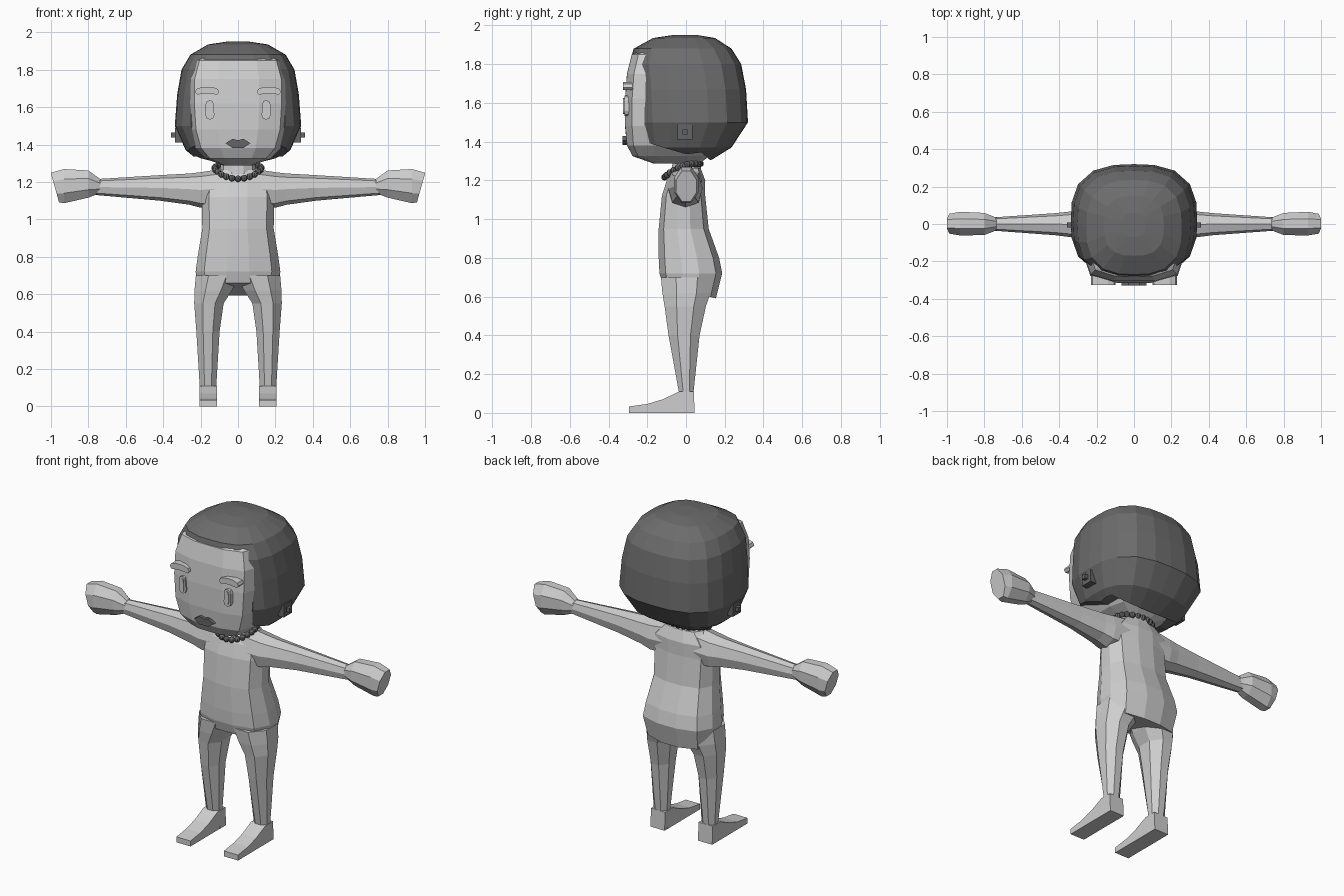
import bpy, bmesh, math
from mathutils import Matrix


def material(name, v):
    m = bpy.data.materials.new(name)
    m.diffuse_color = (v, v, v, 1)
    return m


SKIN = material("light grey skin", 0.62)
HAIR = material("dark grey hair", 0.15)
DARK = material("charcoal accents", 0.13)


def finish(name, bm, mat):
    bmesh.ops.recalc_face_normals(bm, faces=bm.faces)
    me = bpy.data.meshes.new(name)
    bm.to_mesh(me)
    bm.free()
    me.materials.append(mat)
    ob = bpy.data.objects.new(name, me)
    bpy.context.collection.objects.link(ob)
    return ob


def loft(name, rings, axis, mat, n=12, p=3, half=False, s=1, warp=None):
    """Skin rounded-square rings (t, a_min, a_max, b_min, b_max) along Z or X."""
    bm = bmesh.new()
    loops = []
    for t, a0, a1, b0, b1 in rings:
        loop = []
        for i in range(n):
            ang = math.tau * (i + 0.5 * half) / n
            c, d = math.cos(ang), math.sin(ang)
            r = (abs(c) ** p + abs(d) ** p) ** (-1 / p)
            a = (a0 + a1) / 2 + (a1 - a0) / 2 * r * c
            b = (b0 + b1) / 2 + (b1 - b0) / 2 * r * d
            co = (a, b, t) if axis == 'Z' else (t, a, b)
            if warp:
                co = warp(*co)
            loop.append(bm.verts.new((s * co[0], co[1], co[2])))
        loops.append(loop)
    for u, v in zip(loops, loops[1:]):
        for i in range(n):
            j = (i + 1) % n
            bm.faces.new((u[i], u[j], v[j], v[i]))
    bm.faces.new(loops[0])
    bm.faces.new(loops[-1])
    return finish(name, bm, mat)


def prism(name, pts, axis, lo, hi, mat, s=1):
    """Extrude a 2D outline along X (y,z points) or Y (x,z points)."""
    bm = bmesh.new()
    ends = []
    for t in (lo, hi):
        ends.append([bm.verts.new((s * t, a, b) if axis == 'X' else (s * a, t, b))
                     for a, b in pts])
    n = len(pts)
    for i in range(n):
        j = (i + 1) % n
        bm.faces.new((ends[0][i], ends[0][j], ends[1][j], ends[1][i]))
    bm.faces.new(ends[0])
    bm.faces.new(ends[1])
    return finish(name, bm, mat)


# Torso, with the bottom rising toward the front
def hip_tilt(x, y, z):
    return (x, y, z - 0.25 * y) if z < 0.65 else (x, y, z)


loft("torso", [(0.63, -0.21, 0.21, -0.12, 0.155), (0.72, -0.228, 0.228, -0.138, 0.188),
               (0.80, -0.217, 0.217, -0.142, 0.172), (0.95, -0.192, 0.192, -0.142, 0.118),
               (1.12, -0.195, 0.195, -0.125, 0.10), (1.20, -0.19, 0.19, -0.10, 0.10),
               (1.265, -0.12, 0.12, -0.06, 0.075)],
     'Z', SKIN, n=12, half=True, warp=hip_tilt)
loft("neck", [(1.20, -0.10, 0.10, -0.08, 0.08), (1.35, -0.09, 0.09, -0.07, 0.08)],
     'Z', SKIN, n=10, p=2)


# Hand tip slants back toward its lower edge
def hand_slant(x, y, z):
    return (x - 0.28 * (1.245 - z), y, z) if x > 0.96 else (x, y, z)


for s, side in ((1, "left"), (-1, "right")):
    loft(side + "_arm", [(0.08, -0.10, 0.09, 1.06, 1.27), (0.20, -0.09, 0.085, 1.062, 1.252),
                         (0.26, -0.08, 0.075, 1.078, 1.245), (0.42, -0.06, 0.058, 1.10, 1.236),
                         (0.76, -0.035, 0.035, 1.13, 1.215)],
         'X', SKIN, n=8, p=2.5, s=s)
    loft(side + "_hand", [(0.735, -0.034, 0.034, 1.14, 1.215), (0.80, -0.06, 0.06, 1.115, 1.262),
                          (0.93, -0.062, 0.066, 1.085, 1.27), (1.0, -0.052, 0.055, 1.09, 1.25)],
         'X', SKIN, n=8, p=3.5, half=True, s=s, warp=hand_slant)
    loft(side + "_leg", [(0.0, 0.11, 0.207, -0.04, 0.045), (0.11, 0.115, 0.206, -0.038, 0.04),
                         (0.40, 0.097, 0.224, -0.092, 0.072), (0.55, 0.075, 0.236, -0.113, 0.105),
                         (0.62, 0.03, 0.235, -0.125, 0.13), (0.70, -0.01, 0.228, -0.132, 0.14)],
         'Z', SKIN, n=8, half=True, s=s)
    prism(side + "_foot", [(0.045, 0), (0.04, 0.11), (-0.035, 0.11), (-0.12, 0.07),
                           (-0.20, 0.046), (-0.295, 0.033), (-0.295, 0)],
          'X', 0.112, 0.207, SKIN, s=s)

# Head
loft("head", [(1.288, -0.08, 0.08, -0.17, 0.07), (1.325, -0.175, 0.175, -0.275, 0.12),
              (1.38, -0.23, 0.23, -0.305, 0.17), (1.48, -0.262, 0.262, -0.315, 0.2),
              (1.62, -0.272, 0.272, -0.315, 0.2), (1.75, -0.27, 0.27, -0.305, 0.2),
              (1.85, -0.24, 0.24, -0.28, 0.2), (1.89, -0.18, 0.18, -0.20, 0.15)],
     'Z', SKIN, n=16, p=4.5)

# Bobbed hair with the face opening and lower edge cut away
hair = loft("hair", [(1.305, -0.20, 0.20, -0.16, 0.13), (1.37, -0.28, 0.28, -0.245, 0.235),
                     (1.50, -0.338, 0.338, -0.28, 0.32), (1.67, -0.325, 0.325, -0.285, 0.31),
                     (1.80, -0.302, 0.302, -0.293, 0.285), (1.88, -0.255, 0.255, -0.27, 0.235),
                     (1.935, -0.16, 0.16, -0.17, 0.15), (1.95, -0.06, 0.06, -0.07, 0.06)],
            'Z', HAIR, n=20, p=2.8)
opening = [(-0.21, 1.2), (-0.22, 1.40), (-0.25, 1.50), (-0.25, 1.66), (-0.235, 1.78),
           (-0.10, 1.83), (0.14, 1.86), (0.22, 1.82), (0.25, 1.70), (0.255, 1.50),
           (0.22, 1.38), (0.21, 1.2)]
hem = [(-0.4, 1.475), (-0.2, 1.395), (0.0, 1.335), (0.08, 1.345), (0.13, 1.3),
       (0.4, 1.2), (-0.4, 1.2)]
for cutter in (prism("face_cutter", opening, 'Y', -0.6, -0.215, HAIR),
               prism("hem_cutter", hem, 'X', -0.6, 0.6, HAIR)):
    cutter.hide_render = True
    cutter.hide_set(True)
    mod = hair.modifiers.new(cutter.name, 'BOOLEAN')
    mod.operation = 'DIFFERENCE'
    mod.solver = 'EXACT'
    mod.object = cutter

# Eyes, brows and earrings
eye = [(0.15 + 0.024 * math.cos(a), 1.585 + (0.028 if a < math.pi else -0.028) + 0.024 * math.sin(a))
       for a in [math.pi * k / 4 + 0.001 * (k == 5) for k in range(5)] +
       [math.pi * (1 + k / 4) + 0.001 for k in range(5)]]
pupil = [(0.15 + (x - 0.15) * 0.5, 1.585 + (z - 1.585) * 0.8) for x, z in eye]
brow = [(0.10, 1.68), (0.108, 1.697), (0.14, 1.708), (0.19, 1.708), (0.222, 1.697),
        (0.23, 1.68), (0.218, 1.667), (0.165, 1.674), (0.112, 1.667)]
for s, side in ((1, "left"), (-1, "right")):
    prism(side + "_eye", eye, 'Y', -0.318, -0.28, SKIN, s)
    prism(side + "_pupil", pupil, 'Y', -0.324, -0.31, SKIN, s)
    prism(side + "_brow", brow, 'Y', -0.325, -0.27, SKIN, s)
    for part, h, x0, x1 in (("earring", 0.038, 0.30, 0.338), ("earring_stud", 0.013, 0.33, 0.358)):
        prism(side + "_" + part, [(-0.005 - h, 1.45 - h), (-0.005 + h, 1.45 - h),
                                  (-0.005 + h, 1.45 + h), (-0.005 - h, 1.45 + h)],
              'X', x0, x1, DARK, s)

# Lips
prism("lips", [(-0.066, 1.407), (-0.03, 1.43), (0, 1.423), (0.03, 1.43), (0.066, 1.407),
               (0.03, 1.382), (-0.03, 1.382)], 'Y', -0.328, -0.28, DARK)

# Bead necklace, hanging lower at the front
bm = bmesh.new()
COUNT = 24
for i in range(COUNT):
    a = math.tau * i / COUNT
    drop = ((1 - math.sin(a)) / 2) ** 2.5
    pos = (0.125 * math.cos(a), -0.018 + 0.092 * math.sin(a), 1.287 - 0.07 * drop)
    bmesh.ops.create_uvsphere(bm, u_segments=8, v_segments=6, radius=0.0175,
                              matrix=Matrix.Translation(pos))
finish("necklace", bm, DARK)
